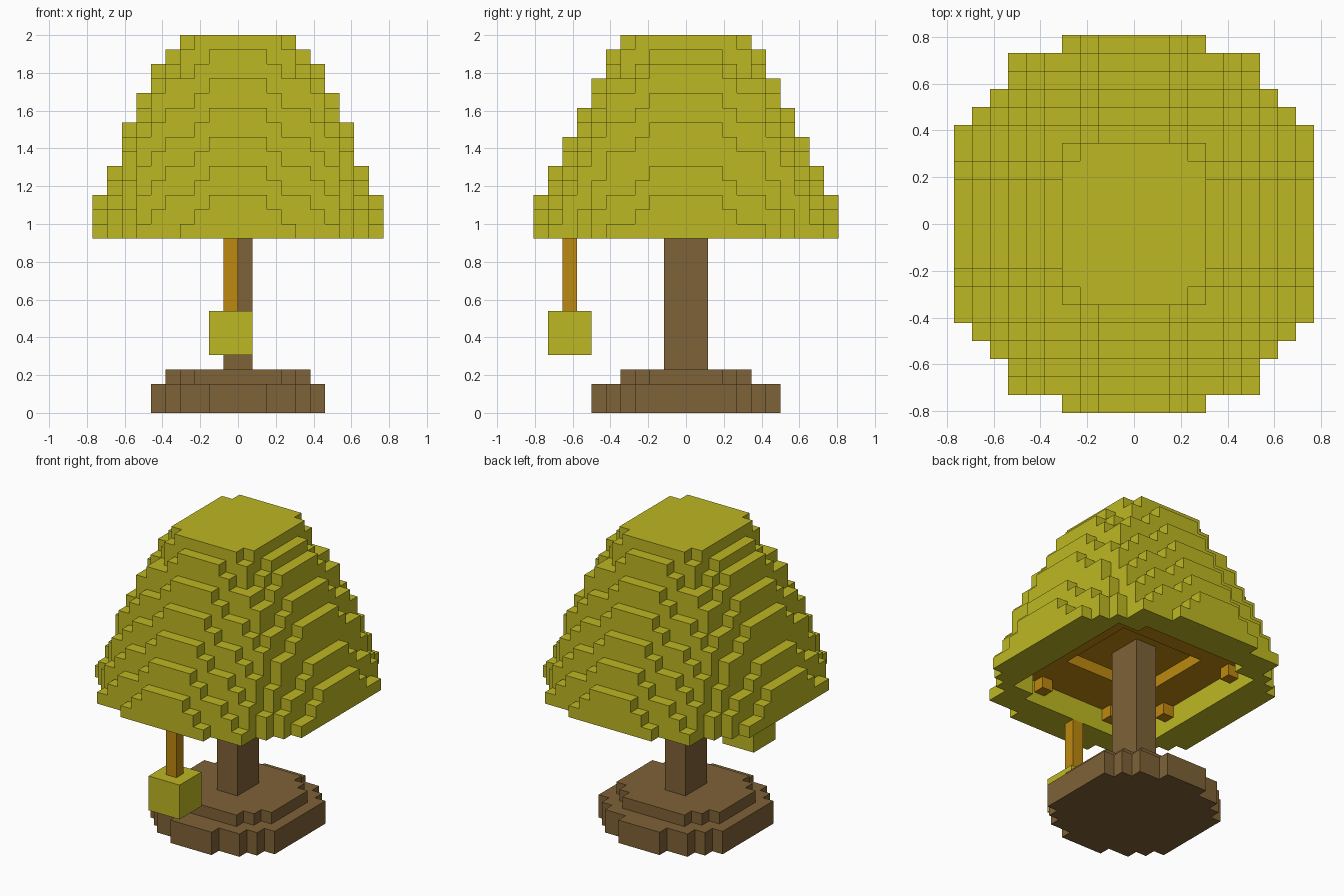
import bpy, bmesh
from mathutils import Vector

cube = bpy.data.objects.get("Cube")
if cube:
    bpy.data.objects.remove(cube)

U = 2 / 26  # edge length of one block


def material(name, rgb):
    m = bpy.data.materials.new(name)
    m.use_nodes = True
    m.diffuse_color = (*rgb, 1)
    m.node_tree.nodes["Principled BSDF"].inputs["Base Color"].default_value = (*rgb, 1)
    return m


YELLOW = material("yellow_shade", (0.515, 0.477, 0.016))
BROWN = material("brown_wood", (0.212, 0.122, 0.038))
ORANGE = material("orange_brass", (0.515, 0.250, 0.005))

# Corner offsets of each block side, anticlockwise seen from outside
SIDES = {
    (1, 0, 0): ((1, 0, 0), (1, 1, 0), (1, 1, 1), (1, 0, 1)),
    (-1, 0, 0): ((0, 0, 0), (0, 0, 1), (0, 1, 1), (0, 1, 0)),
    (0, 1, 0): ((0, 1, 0), (0, 1, 1), (1, 1, 1), (1, 1, 0)),
    (0, -1, 0): ((0, 0, 0), (1, 0, 0), (1, 0, 1), (0, 0, 1)),
    (0, 0, 1): ((0, 0, 1), (1, 0, 1), (1, 1, 1), (0, 1, 1)),
    (0, 0, -1): ((0, 0, 0), (0, 1, 0), (1, 1, 0), (1, 0, 0)),
}


def block_part(name, z_range, fill, mats):
    """Skin of all blocks where fill(x, y, z) gives a material index.
    Blocks span x..x+1 and y-0.5..y+0.5."""
    cells = {}
    for x in range(-10, 10):
        for y in range(-10, 11):
            for z in range(*z_range):
                index = fill(x, y, z)
                if index is not None:
                    cells[x, y, z] = index
    bm = bmesh.new()
    verts = {}
    for (x, y, z), index in cells.items():
        for (dx, dy, dz), corners in SIDES.items():
            if (x + dx, y + dy, z + dz) in cells:
                continue
            loop = []
            for cx, cy, cz in corners:
                key = (x + cx, y + cy, z + cz)
                if key not in verts:
                    verts[key] = bm.verts.new(Vector((key[0], key[1] - 0.5, key[2])) * U)
                loop.append(verts[key])
            bm.faces.new(loop).material_index = index
    # Merge the flat areas
    bmesh.ops.dissolve_limit(bm, angle_limit=0.01, verts=bm.verts, edges=bm.edges,
                             delimit={'MATERIAL'})
    mesh = bpy.data.meshes.new(name)
    bm.to_mesh(mesh)
    bm.free()
    for m in mats:
        mesh.materials.append(m)
    obj = bpy.data.objects.new(name, mesh)
    bpy.context.collection.objects.link(obj)


def box_part(name, lo, hi, mat):
    """Plain box between two corners given in block units."""
    lo, hi = Vector(lo) * U, Vector(hi) * U
    bm = bmesh.new()
    bmesh.ops.create_cube(bm, size=1)
    for v in bm.verts:
        v.co = (lo + hi) / 2 + Vector(a * b for a, b in zip(v.co, hi - lo))
    mesh = bpy.data.meshes.new(name)
    bm.to_mesh(mesh)
    bm.free()
    mesh.materials.append(mat)
    bpy.context.collection.objects.link(bpy.data.objects.new(name, mesh))


# Round two-step foot
def foot(x, y, z):
    limit = 40 if z < 2 else 25
    return 0 if (x + 0.5) ** 2 + y * y < limit else None


block_part("foot", (0, 3), foot, [BROWN])

# Post, pull cord and knob
box_part("post", (-1, -1.5, 3), (1, 1.5, 15), BROWN)
box_part("pull_cord", (-1, -8.5, 7), (0, -7.5, 12), ORANGE)
box_part("pull_knob", (-2, -9.5, 4), (1, -6.5, 7), YELLOW)

# Stepped shade: height by distance from each axis, lowered towards the corners
SIDE_HEIGHT = [40, 40, 40, 27, 25, 24, 22, 20, 17, 15]
FRONT_HEIGHT = [40, 40, 40, 40, 27, 25, 23, 21, 19, 17, 15]
DROP_ALONG_X = [0, 0, 1, 2, 2, 3, 4, 7, 8, 10]
DROP_ALONG_Y = [0, 0, 0, 1, 2, 2, 3, 5, 7, 9, 13]


def shade(x, y, z):
    i, d = (x if x >= 0 else -x - 1), abs(y)
    top = min(26, FRONT_HEIGHT[d] - DROP_ALONG_X[i], SIDE_HEIGHT[i] - DROP_ALONG_Y[d])
    if z >= top:
        return None
    opening = (i < 7 and d <= 6) or (i < 5 and d <= 7)
    centre = i < 4 and d <= 3
    if opening and z < 14:
        # Small brass blocks under the lining
        return 1 if z == 13 and (i, d) in ((6, 4), (3, 7)) else None
    if centre and z == 14:
        return None
    # Brass lining above the opening
    return 1 if opening and z in (14, 15) else 0


block_part("lamp_shade", (12, 26), shade, [YELLOW, ORANGE])
